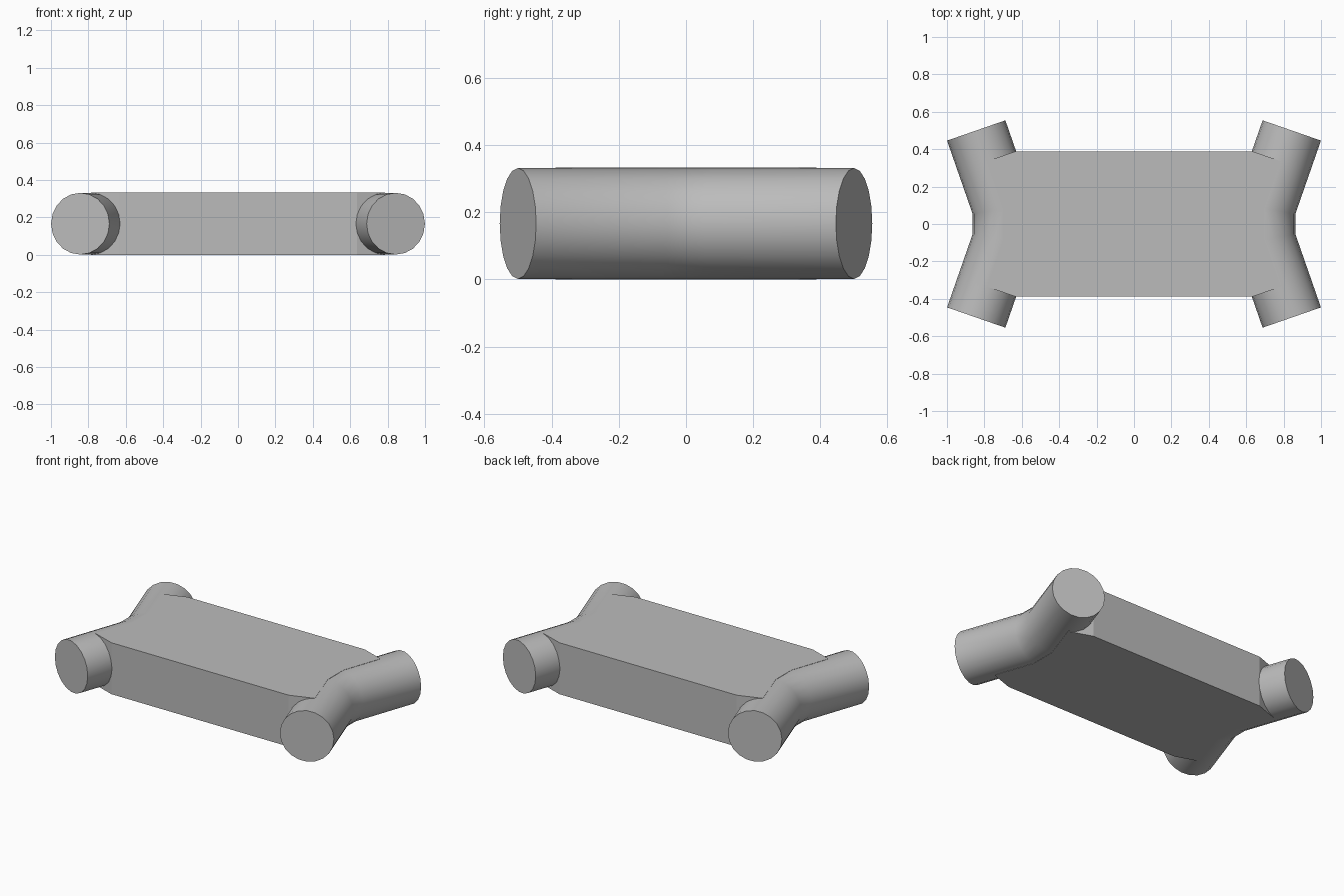
import bpy, bmesh, math
from mathutils import Vector

cube = bpy.data.objects.get("Cube")
if cube:
    bpy.data.objects.remove(cube, do_unlink=True)

R, MID, SIDES = 0.165, 0.1665, 20
TIP = Vector((0.8435, -0.5))       # centre of an end cap
BEND = Vector((0.698, -0.082))     # centre of a bend
AXIS = (BEND - TIP).normalized()
OUT = Vector((-AXIS.y, AXIS.x)) * -1   # across the tube, away from the deck

grey = bpy.data.materials.new("plain_grey")
grey.use_nodes = True
colour = (0.5, 0.5, 0.5, 1)
grey.diffuse_color = colour
grey.node_tree.nodes["Principled BSDF"].inputs["Base Color"].default_value = colour


def finish(name, bm, smooth):
    bmesh.ops.recalc_face_normals(bm, faces=bm.faces)
    mesh = bpy.data.meshes.new(name)
    bm.to_mesh(mesh)
    bm.free()
    mesh.materials.append(grey)
    obj = bpy.data.objects.new(name, mesh)
    bpy.context.collection.objects.link(obj)
    if smooth:
        bpy.ops.object.select_all(action="DESELECT")
        obj.select_set(True)
        bpy.context.view_layer.objects.active = obj
        bpy.ops.object.shade_smooth_by_angle(angle=math.radians(35))
    return obj


def bent_tube(name, side):
    """Tube with mitred bends, swept from the front cap to the back cap."""
    bm = bmesh.new()
    half = math.atan2(-AXIS.x, AXIS.y) / 2
    mitre = Vector((1, math.tan(half))) * R
    rings = [(TIP, OUT * R), (BEND, mitre)]
    flip = lambda v: Vector((v.x, -v.y))
    rings += [(flip(c), flip(a)) for c, a in reversed(rings)]
    loops = []
    for centre, across in rings:
        loop = []
        for i in range(SIDES):
            a = math.tau * i / SIDES
            p = centre + across * math.cos(a)
            loop.append(bm.verts.new((side * p.x, p.y, MID + R * math.sin(a))))
        loops.append(loop)
    for a, b in zip(loops, loops[1:]):
        for i in range(SIDES):
            j = (i + 1) % SIDES
            bm.faces.new((a[i], a[j], b[j], b[i]))
    bm.faces.new(loops[0])
    bm.faces.new(loops[-1])
    finish(name, bm, True)


# Tubes at both ends
bent_tube("left_bent_tube", 1)
bent_tube("right_bent_tube", -1)

# Flat deck: its corners are cut square to the tubes and end on their centre lines
corner = Vector((0.635, -0.388))
inner = corner + OUT * (TIP - corner).dot(OUT)
quarter = [corner, inner, BEND]
half_outline = quarter + [Vector((p.x, -p.y)) for p in reversed(quarter)]
outline = half_outline + [-p for p in half_outline]
bm = bmesh.new()
base = bm.faces.new([bm.verts.new((p.x, p.y, 0)) for p in outline])
extruded = bmesh.ops.extrude_face_region(bm, geom=[base], use_keep_orig=True)
top = [g for g in extruded["geom"] if isinstance(g, bmesh.types.BMVert)]
bmesh.ops.translate(bm, verts=top, vec=(0, 0, 2 * MID))
finish("deck", bm, False)
